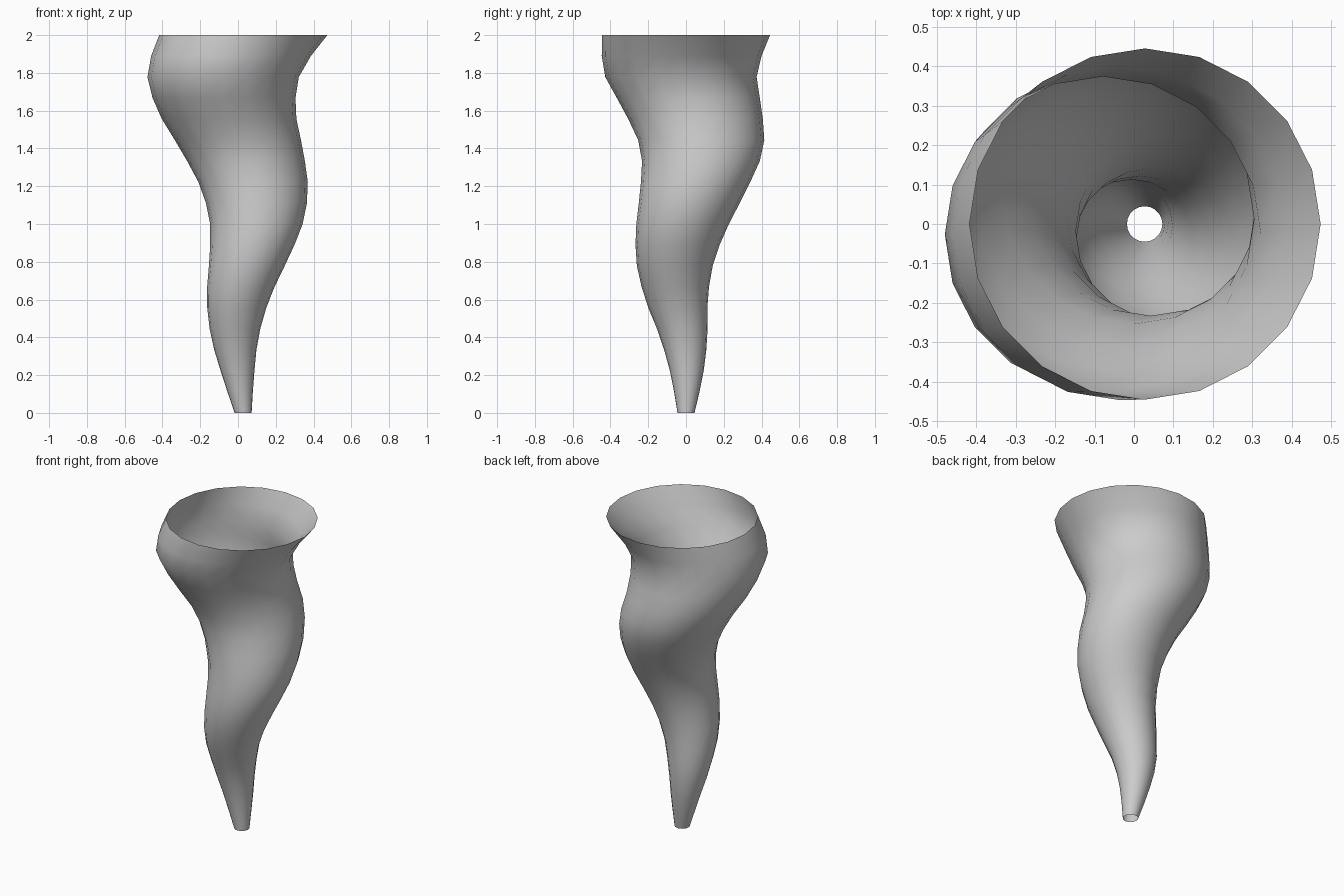
import bpy, bmesh, math

if "Cube" in bpy.data.objects:
    bpy.data.objects.remove(bpy.data.objects["Cube"])

SIDES, RINGS, HEIGHT = 20, 18, 2.0

# centre line of the winding horn, sampled every 0.2 in height
centres = [(.027, 0), (0, .005), (-.017, -.012), (0, -.05), (.052, -.058), (.0975, -.018),
           (.085, .045), (.017, .085), (-.06, .037), (-.075, -.03), (.028, 0)]


def extend(a, b):
    return (2 * a[0] - b[0], 2 * a[1] - b[1])


pts = [extend(centres[0], centres[1])] + centres + [extend(centres[-1], centres[-2])]


def centre_at(t):
    """Smooth spline through the centre points, t from 0 to 1."""
    s = t * (len(centres) - 1)
    i = min(int(s), len(centres) - 2)
    u = s - i
    p = pts[i:i + 4]
    return [0.5 * (2 * b + (c - a) * u + (2 * a - 5 * b + 4 * c - d) * u * u
                   + (3 * b - a - 3 * c + d) * u ** 3) for a, b, c, d in zip(*p)]


# horn: open tube of rings widening steadily toward the mouth
bm = bmesh.new()
rings = []
for k in range(RINGS + 1):
    t = k / RINGS
    cx, cy = centre_at(t)
    r = 0.045 + 0.4 * t
    rings.append([bm.verts.new((cx + r * math.cos(2 * math.pi * j / SIDES),
                                cy + r * math.sin(2 * math.pi * j / SIDES),
                                HEIGHT * t)) for j in range(SIDES)])
for lo, hi in zip(rings, rings[1:]):
    for j in range(SIDES):
        n = (j + 1) % SIDES
        bm.faces.new((lo[j], lo[n], hi[n], hi[j])).smooth = True

mesh = bpy.data.meshes.new("twisted_horn")
bm.to_mesh(mesh)
bm.free()
bpy.context.collection.objects.link(bpy.data.objects.new("twisted_horn", mesh))
